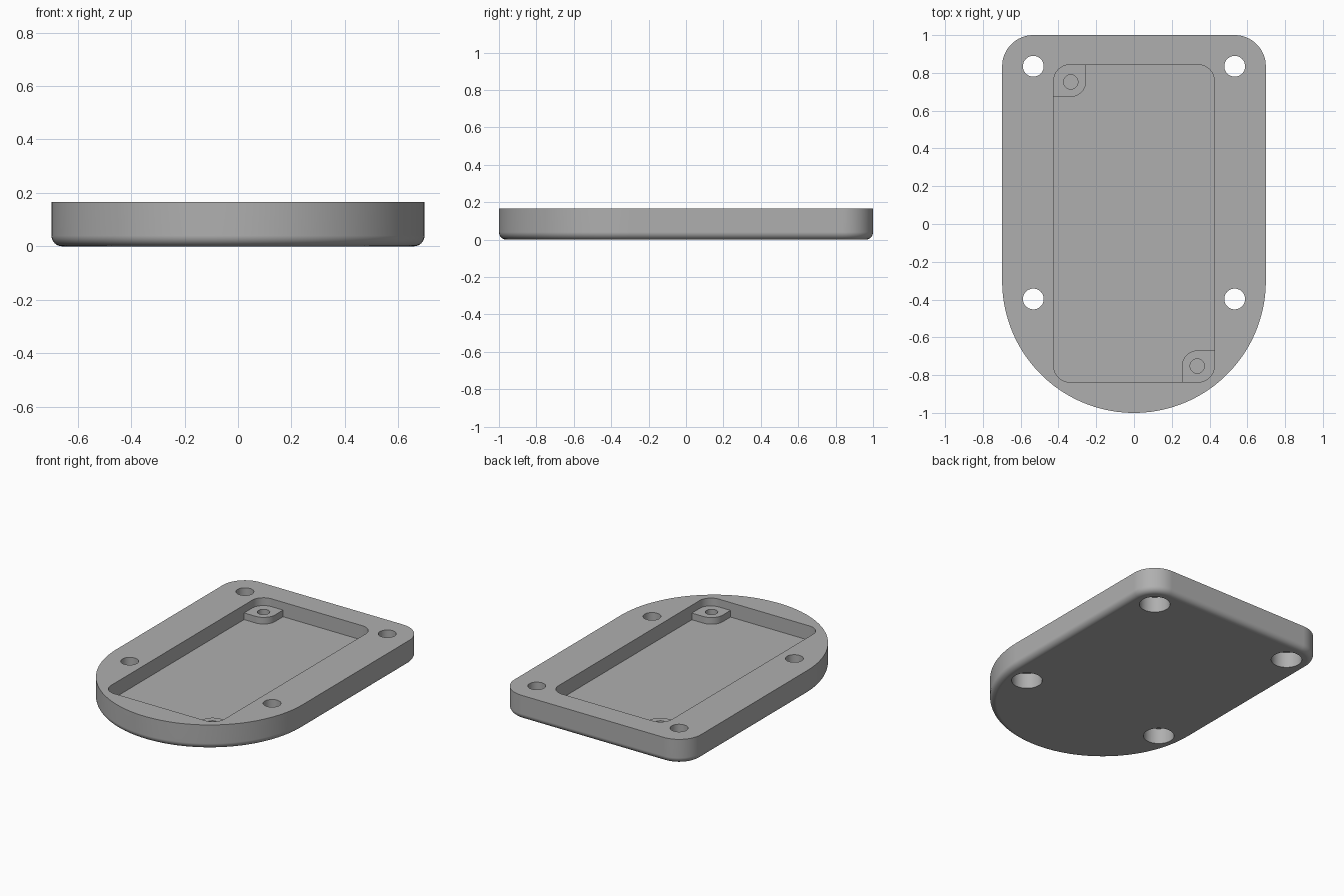
import bpy, bmesh, math

cube = bpy.data.objects.get("Cube")
if cube:
    bpy.data.objects.remove(cube)

HALF_W, HEIGHT, FILLET = 0.698, 0.166, 0.04
CORNER = 0.165
FLOOR, POST_TOP = 0.068, 0.113

grey = bpy.data.materials.new("mid grey")
grey.use_nodes = True
colour = (0.43, 0.43, 0.43, 1)
grey.diffuse_color = colour
grey.node_tree.nodes["Principled BSDF"].inputs["Base Color"].default_value = colour


def arc(cx, cy, r, start, end, steps):
    """Points along an arc, angles in degrees."""
    return [(cx + r * math.cos(math.radians(start + (end - start) * i / steps)),
             cy + r * math.sin(math.radians(start + (end - start) * i / steps)))
            for i in range(steps + 1)]


def loft(name, rings):
    """Solid from a stack of (outline, z) rings with matching point counts."""
    bm = bmesh.new()
    loops = [[bm.verts.new((x, y, z)) for x, y in pts] for pts, z in rings]
    for low, high in zip(loops, loops[1:]):
        for i in range(len(low)):
            j = (i + 1) % len(low)
            bm.faces.new((low[i], low[j], high[j], high[i]))
    bm.faces.new(loops[0][::-1])
    bm.faces.new(loops[-1])
    bmesh.ops.recalc_face_normals(bm, faces=bm.faces[:])
    mesh = bpy.data.meshes.new(name)
    bm.to_mesh(mesh)
    bm.free()
    obj = bpy.data.objects.new(name, mesh)
    bpy.context.collection.objects.link(obj)
    obj.data.materials.append(grey)
    return obj


def cylinder(x, y, r, z0, z1):
    ring = arc(x, y, r, 0, 360, 48)[:-1]
    return loft("cutter", [(ring, z0), (ring, z1)])


def cut(obj, cutters):
    """Subtract each cutter, then discard it."""
    bpy.context.view_layer.objects.active = obj
    for cutter in cutters:
        mod = obj.modifiers.new("cut", "BOOLEAN")
        mod.operation, mod.solver, mod.object = "DIFFERENCE", "EXACT", cutter
        bpy.ops.object.modifier_apply(modifier=mod.name)
        bpy.data.objects.remove(cutter)


def smooth(obj):
    bpy.ops.object.select_all(action="DESELECT")
    obj.select_set(True)
    bpy.context.view_layer.objects.active = obj
    bpy.ops.object.shade_smooth_by_angle(angle=math.radians(30))
    obj.modifiers.new("even shading", "WEIGHTED_NORMAL").keep_sharp = True


def body_outline(inset):
    """Round front end and two rounded back corners."""
    cx, cy, r = HALF_W - CORNER, 1 - CORNER, CORNER - inset
    return (arc(0, HALF_W - 1, HALF_W - inset, 180, 360, 72)
            + arc(cx, cy, r, 0, 90, 16) + arc(-cx, cy, r, 90, 180, 16))


# Body with a rounded lower edge
rings = []
for i in range(9):
    a = math.radians(90 * i / 8)
    rings.append((body_outline(FILLET * (1 - math.sin(a))), FILLET * (1 - math.cos(a))))
body = loft("body", rings + [(body_outline(0), HEIGHT)])

# Rounded rectangular pocket
PX, PY, PR, PC = 0.425, 0.84, 0.085, 0.003
pocket = []
for sx, sy, start in ((1, 1, 0), (-1, 1, 90), (-1, -1, 180), (1, -1, 270)):
    pocket += arc(sx * (PX - PR), PC + sy * (PY - PR), PR, start, start + 90, 12)
cutters = [loft("cutter", [(pocket, FLOOR), (pocket, 0.3)])]

# Screw holes, counterbored from below
for x in (-0.533, 0.533):
    for y in (0.835, -0.397):
        cutters += [cylinder(x, y, 0.055, -0.1, 0.3), cylinder(x, y, 0.095, -0.1, 0.105)]
cut(body, cutters)
smooth(body)

# Corner posts with blind holes, let slightly into the walls and floor
for name, s in (("back_right_post", 1), ("front_left_post", -1)):
    x0, x1, y0, y1 = -0.435, -0.253, 0.672, 0.85
    shape = [(x0, y1), (x0, y0)] + arc(x1 - PR, y0 + PR, PR, -90, 0, 12) + [(x1, y1)]
    shape = [(s * x, s * y + (PC if s < 0 else 0)) for x, y in shape]
    post = loft(name, [(shape, FLOOR - 0.01), (shape, POST_TOP)])
    cut(post, [cylinder(-0.335 * s, 0.752 * s, 0.038, FLOOR, 0.3)])
    smooth(post)
